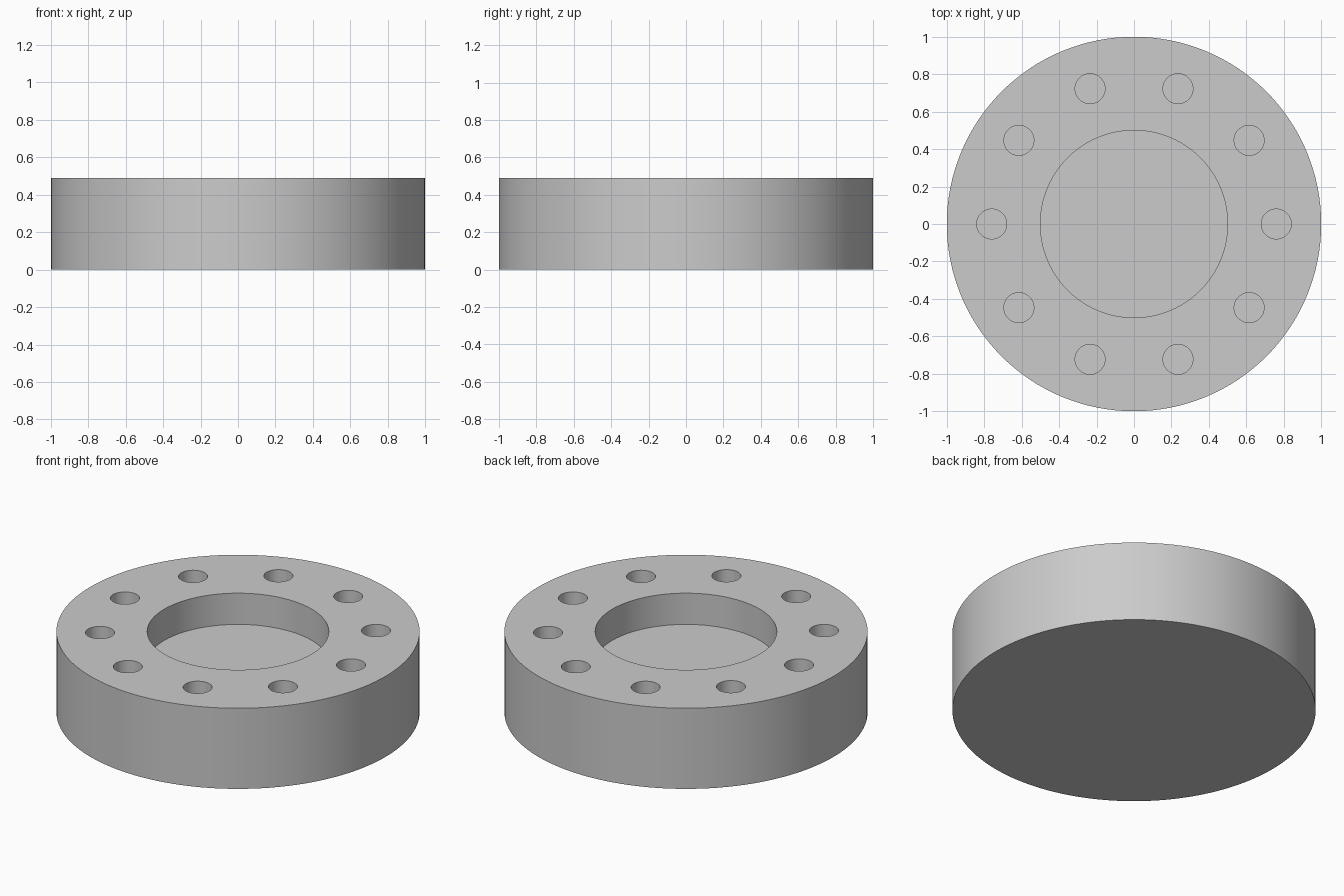
import bpy, math

if "Cube" in bpy.data.objects:
    bpy.data.objects.remove(bpy.data.objects["Cube"])

HEIGHT = 0.49          # overall thickness
RECESS_DEPTH = 0.19    # depth of the central recess and bolt holes
BOLT_CIRCLE = 0.76
HOLE_COUNT = 10

grey = bpy.data.materials.new("plain grey")
grey.diffuse_color = (0.6, 0.6, 0.6, 1)
grey.use_nodes = True
grey.node_tree.nodes["Principled BSDF"].inputs["Base Color"].default_value = grey.diffuse_color


def cylinder(name, radius, z0, z1, x=0, y=0, sides=128):
    bpy.ops.mesh.primitive_cylinder_add(
        vertices=sides, radius=radius, depth=z1 - z0, location=(x, y, (z0 + z1) / 2))
    obj = bpy.context.object
    obj.name = name
    obj.data.materials.append(grey)
    return obj


# Solid disc body
body = cylinder("flange_body", 1.0, 0, HEIGHT)

# Cutters: central recess and ring of blind bolt holes
floor = HEIGHT - RECESS_DEPTH
cutters = [cylinder("recess_cutter", 0.5, floor, HEIGHT + 0.1)]
for i in range(HOLE_COUNT):
    a = math.tau * i / HOLE_COUNT
    cutters.append(cylinder("bolt_hole_cutter", 0.08, floor, HEIGHT + 0.1,
                            BOLT_CIRCLE * math.cos(a), BOLT_CIRCLE * math.sin(a), 48))

# Cut the body, then remove the cutters
bpy.context.view_layer.objects.active = body
for cutter in cutters:
    cutter.hide_render = True
    mod = body.modifiers.new("cut", 'BOOLEAN')
    mod.operation = 'DIFFERENCE'
    mod.solver = 'EXACT'
    mod.object = cutter
    bpy.ops.object.modifier_apply(modifier=mod.name)
for cutter in cutters:
    bpy.data.objects.remove(cutter)

# Smooth walls with sharp rims
bpy.ops.object.select_all(action='DESELECT')
body.select_set(True)
bpy.context.view_layer.objects.active = body
bpy.ops.object.shade_smooth_by_angle(angle=math.radians(30))
